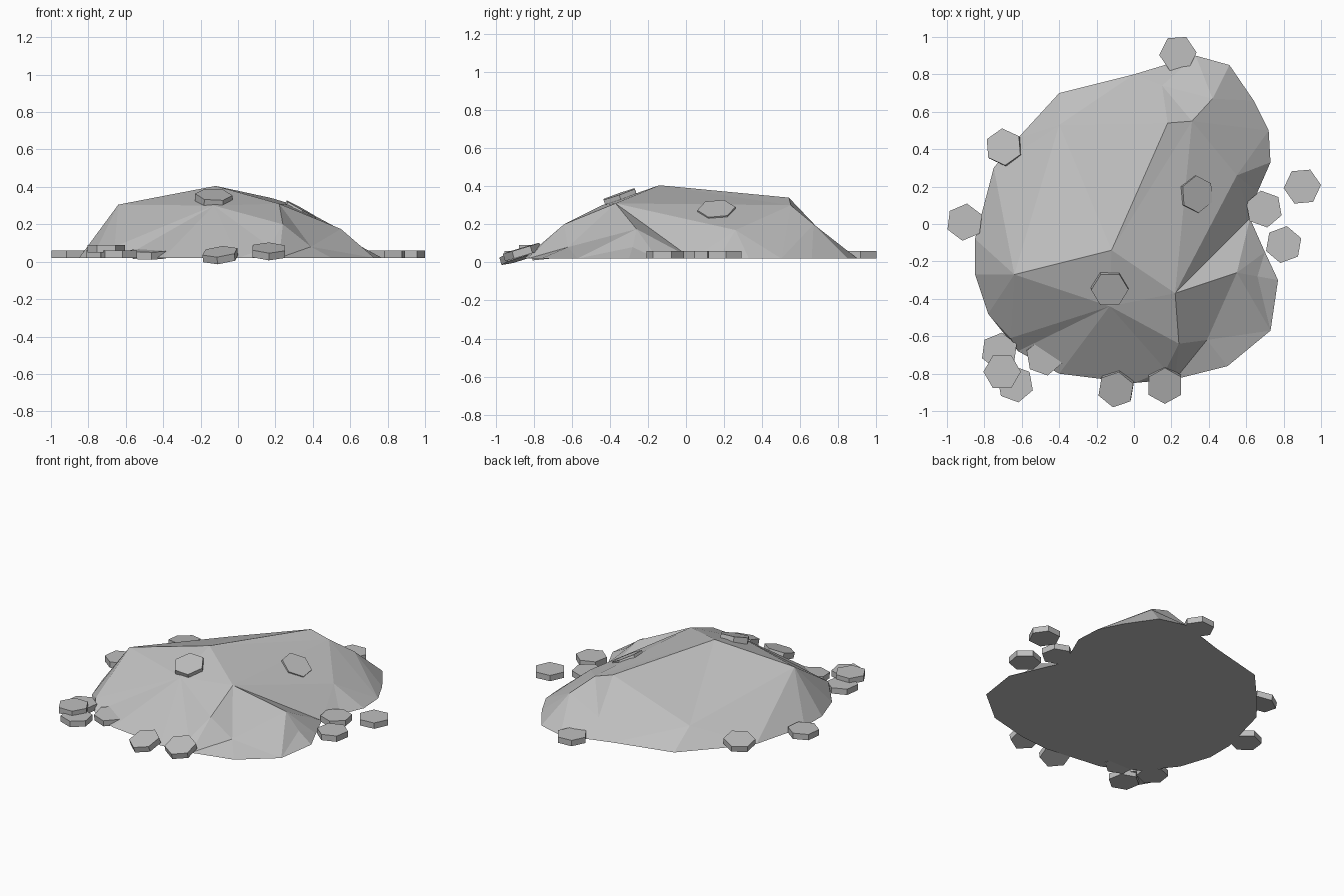
import bpy, bmesh, math
from mathutils import Vector, Matrix
from mathutils.geometry import delaunay_2d_cdt

cube = bpy.data.objects.get("Cube")
if cube:
    bpy.data.objects.remove(cube, do_unlink=True)

metal = bpy.data.materials.new("dull_silver")
metal.use_nodes = True
colour = (0.52, 0.52, 0.52, 1)
metal.diffuse_color = colour
metal.node_tree.nodes["Principled BSDF"].inputs["Base Color"].default_value = colour


def add_object(name, bm):
    mesh = bpy.data.meshes.new(name)
    bm.to_mesh(mesh)
    bm.free()
    mesh.materials.append(metal)
    obj = bpy.data.objects.new(name, mesh)
    bpy.context.collection.objects.link(obj)
    return obj


# Mound: ground outline, raised crest points and the ridges that join them
BASE_Z = 0.02
outline = [(-.4, .7), (0, .8), (.33, .9), (.51, .85), (.64, .66), (.72, .5), (.73, .33),
           (.66, .17), (.62, .03), (.7, -.15), (.77, -.3), (.73, -.57), (.5, -.76),
           (.22, -.83), (0, -.85), (-.4, -.8), (-.62, -.68), (-.78, -.48),
           (-.85, -.27), (-.85, -.08), (-.75, .3), (-.62, .46)]
crest = {
    "peak": (-.12, -.14, .405),
    "left_shoulder": (-.64, -.27, .305),
    "front_shoulder": (.22, -.37, .31),
    "front_brow": (-.13, -.44, .3),
    "front_spur": (.24, -.64, .2),
    "front_toe": (.17, -.78, .08),
    "gully": (.39, -.62, .08),
    "side_spur": (.55, -.26, .175),
    "side_toe": (.66, -.28, .08),
    "left_toe": (-.66, -.61, .08),
    "back_top": (.18, .54, .34),
    "back_brow": (.31, .55, .3),
    "back_spur": (.42, .67, .2),
    "side_brow": (.55, .26, .17),
    "back_toe": (.15, .74, .13),
    "back_left": (-.4, .53, .14),
}
ridges = [("peak", "left_shoulder"), ("peak", "back_top"), ("peak", "front_shoulder"),
          ("peak", "front_brow"), ("front_brow", "front_shoulder"),
          ("front_shoulder", "front_spur"), ("front_spur", "front_toe"),
          ("front_shoulder", "side_spur"), ("side_spur", "side_toe"),
          ("front_shoulder", "gully"), ("left_shoulder", "left_toe"),
          ("back_top", "back_brow"), ("back_brow", "back_spur"),
          ("back_brow", "side_brow"), ("back_top", "back_toe"),
          ("peak", "back_left"), ("left_shoulder", "back_left"),
          ("back_brow", "front_shoulder"), ("back_top", "back_left")]

count = len(outline)
points = [Vector((x, y, BASE_Z)) for x, y in outline] + [Vector(p) for p in crest.values()]
index = {name: count + i for i, name in enumerate(crest)}
edges = [(i, (i + 1) % count) for i in range(count)]
edges += [(index[a], index[b]) for a, b in ridges]
flat, _, faces, sources, _, _ = delaunay_2d_cdt([p.xy for p in points], edges, [], 1, 1e-5)

bm = bmesh.new()
verts = []
for p, src in zip(flat, sources):
    z = points[src[0]].z if src else BASE_Z
    verts.append(bm.verts.new((p.x, p.y, z)))
for face in faces:
    bm.faces.new([verts[i] for i in face])
# Flat underside
rim = [e for e in bm.edges if e.is_boundary]
bmesh.ops.contextual_create(bm, geom=rim)
bmesh.ops.recalc_face_normals(bm, faces=bm.faces[:])
add_object("mound", bm)


# Six-sided coins: centre, tilt direction, turn in degrees
def add_coin(name, centre, normal=(0, 0, 1), turn=0):
    bm = bmesh.new()
    bmesh.ops.create_cone(bm, cap_ends=True, segments=6, radius1=0.1, radius2=0.1, depth=0.04)
    tilt = Vector((0, 0, 1)).rotation_difference(Vector(normal)).to_matrix().to_4x4()
    # The cone's first corner lies on +y
    spin = Matrix.Rotation(math.radians(turn - 90), 4, "Z")
    bm.transform(Matrix.Translation(centre) @ tilt @ spin)
    add_object(name, bm)


# Coins lying flat on the ground: x, y, turn
ground_coins = [(.235, .91, 4), (-.905, .01, 83), (-.72, -.68, 82), (-.635, -.855, 40),
                (.695, .08, 40), (.8, -.11, 20), (.9, .2, 5)]
for i, (x, y, turn) in enumerate(ground_coins):
    add_coin(f"ground_coin_{i + 1}", (x, y, .04), turn=turn)

# Coins leaning on the mound or on other coins
add_coin("stacked_coin", (-.705, -.79, .07), turn=0)
add_coin("back_left_coin", (-.695, .41, .065), (-.12, .12, 1), 95)
add_coin("front_left_coin", (-.48, -.71, .04), (0, -.1, 1), 40)
add_coin("front_coin", (-.095, -.88, .035), (-.1, -.3, 1), 80)
add_coin("front_right_coin", (.165, -.86, .055), (.02, -.3, 1), 90)
add_coin("side_coin", (.33, .16, .265), (.55, -.05, 1), 95)
add_coin("crest_coin", (-.13, -.345, .34), (.05, -.35, 1), 0)
